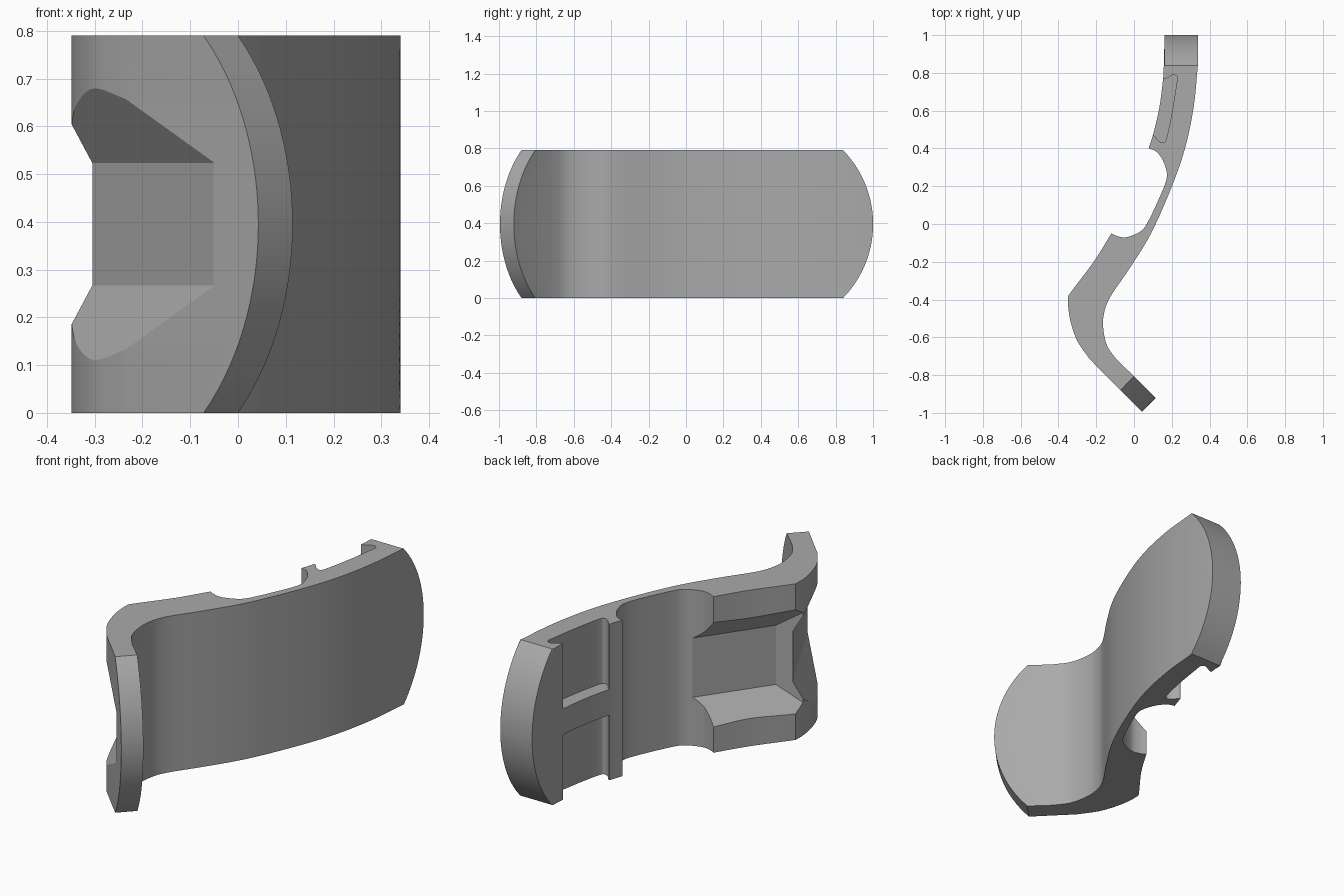
import bpy, bmesh, math
from mathutils import Vector

HEIGHT, MID, SAG = 0.79, 0.395, 0.162
scene_cube = bpy.data.objects.get("Cube")
if scene_cube:
    bpy.data.objects.remove(scene_cube, do_unlink=True)

grey = bpy.data.materials.new("mid_grey")
grey.use_nodes = True
colour = (0.4, 0.4, 0.4, 1)
grey.diffuse_color = colour
grey.node_tree.nodes["Principled BSDF"].inputs["Base Color"].default_value = colour


def smooth(points, steps=5):
    """Catmull-Rom curve through 2D points."""
    p = [Vector(q) for q in points]
    p = [2 * p[0] - p[1]] + p + [2 * p[-1] - p[-2]]
    out = []
    for a, b, c, d in zip(p, p[1:], p[2:], p[3:]):
        for i in range(steps):
            t = i / steps
            out.append(0.5 * (2 * b + (c - a) * t + (2 * a - 5 * b + 4 * c - d) * t**2
                              + (3 * b - a - 3 * c + d) * t**3))
    return out + [p[-2]]


def make_object(name, bm):
    bmesh.ops.recalc_face_normals(bm, faces=bm.faces)
    mesh = bpy.data.meshes.new(name)
    bm.to_mesh(mesh)
    bm.free()
    mesh.materials.append(grey)
    obj = bpy.data.objects.new(name, mesh)
    bpy.context.collection.objects.link(obj)
    return obj


def loft(name, layers):
    """Closed solid through equal-sized rings of 3D points."""
    bm = bmesh.new()
    rings = [[bm.verts.new(co) for co in layer] for layer in layers]
    for low, high in zip(rings, rings[1:]):
        for i in range(len(low)):
            j = (i + 1) % len(low)
            bm.faces.new((low[i], low[j], high[j], high[i]))
    bm.faces.new(rings[0])
    bm.faces.new(rings[-1])
    return make_object(name, bm)


def prism(name, outline, z0, z1):
    return loft(name, [[(p[0], p[1], z) for p in outline] for z in (z0, z1)])


def flared_cutter(name, floor, outer, half, slope):
    """Recess tool whose side walls open outward from its floor."""
    floor, outer = [Vector(p) for p in floor], [Vector(p) for p in outer]
    along = (floor[1] - floor[0]).normalized()
    normal = Vector((-along.y, along.x))
    bm = bmesh.new()
    for p in floor + outer:
        spread = half + slope * abs((p - floor[0]).dot(normal))
        for side in (-1, 1):
            bm.verts.new((p.x, p.y, MID + side * spread))
    bmesh.ops.convex_hull(bm, input=bm.verts)
    return make_object(name, bm)


# S-shaped strap outline, starting and finishing at its two rounded ends
front_face = smooth([(0.338, 0.84), (0.316, 0.62), (0.27, 0.4), (0.197, 0.19), (0.09, -0.05),
                     (-0.02, -0.23), (-0.125, -0.385), (-0.158, -0.47), (-0.163, -0.55),
                     (-0.142, -0.645), (-0.09, -0.72)])
bend = smooth([(-0.235, -0.715), (-0.3, -0.62), (-0.335, -0.52), (-0.348, -0.44), (-0.348, -0.38)])
back = smooth([(-0.348, -0.38), (-0.315, -0.335), (-0.21, -0.195), (-0.12, -0.05)])
valley = smooth([(-0.12, -0.05), (-0.085, -0.065), (-0.04, -0.07), (0.03, -0.042), (0.07, 0.005),
                 (0.135, 0.14), (0.17, 0.23), (0.172, 0.28), (0.15, 0.342), (0.115, 0.385),
                 (0.077, 0.4)])
upper_back = smooth([(0.077, 0.4), (0.1, 0.47), (0.133, 0.61), (0.153, 0.76), (0.158, 0.84)])

# Each height layer slides the two ends along circular arcs
chord = HEIGHT / 2
radius = (chord**2 + SAG**2) / (2 * SAG)
layers = []
for k in range(33):
    z = HEIGHT * k / 32
    bulge = math.sqrt(radius**2 - (z - MID)**2) - (radius - SAG)
    d = bulge * math.sqrt(0.5)
    ring = [Vector((0.34, 0.84 + bulge * 0.99))]
    ring += front_face
    ring += [Vector((d, -0.806 - d)), Vector((-0.072 + d, -0.88 - d))]
    ring += bend + back[1:] + valley[1:] + upper_back[1:]
    ring += [Vector((0.162, 0.84 + bulge * 0.99))]
    layers.append([(p.x, p.y, z) for p in ring])
strap = loft("curved_strap", layers)

# Rounded slot above and below a central rib, plus the two-sided flared recess
slot = smooth([(0.135, 0.762), (0.175, 0.772), (0.205, 0.789), (0.228, 0.78), (0.224, 0.735),
               (0.2, 0.585), (0.172, 0.455), (0.155, 0.43), (0.127, 0.443), (0.11, 0.465),
               (0.085, 0.47)], 4) + [Vector((0, 0.47)), Vector((0.03, 0.762))]
cutters = [
    prism("lower_slot_cutter", slot, -0.1, 0.33),
    prism("upper_slot_cutter", slot, 0.46, 0.9),
    flared_cutter("front_recess_cutter", [(-0.05, -0.9), (-0.305, -0.42)],
                  [(-0.22, -1.0), (-0.5, -0.4)], 0.128, 1.75),
    flared_cutter("back_recess_cutter", [(0.03, -0.017), (-0.23, -0.39)],
                  [(-0.216, 0.154), (-0.505, -0.5)], 0.15, 1.1),
]
bpy.context.view_layer.objects.active = strap
strap.select_set(True)
for cutter in cutters:
    cutter.hide_render = True
    cut = strap.modifiers.new(cutter.name, "BOOLEAN")
    cut.operation = "DIFFERENCE"
    cut.solver = "EXACT"
    cut.object = cutter
    bpy.ops.object.modifier_apply(modifier=cut.name)
    bpy.data.objects.remove(cutter, do_unlink=True)

bpy.ops.object.shade_smooth_by_angle(angle=math.radians(25))
